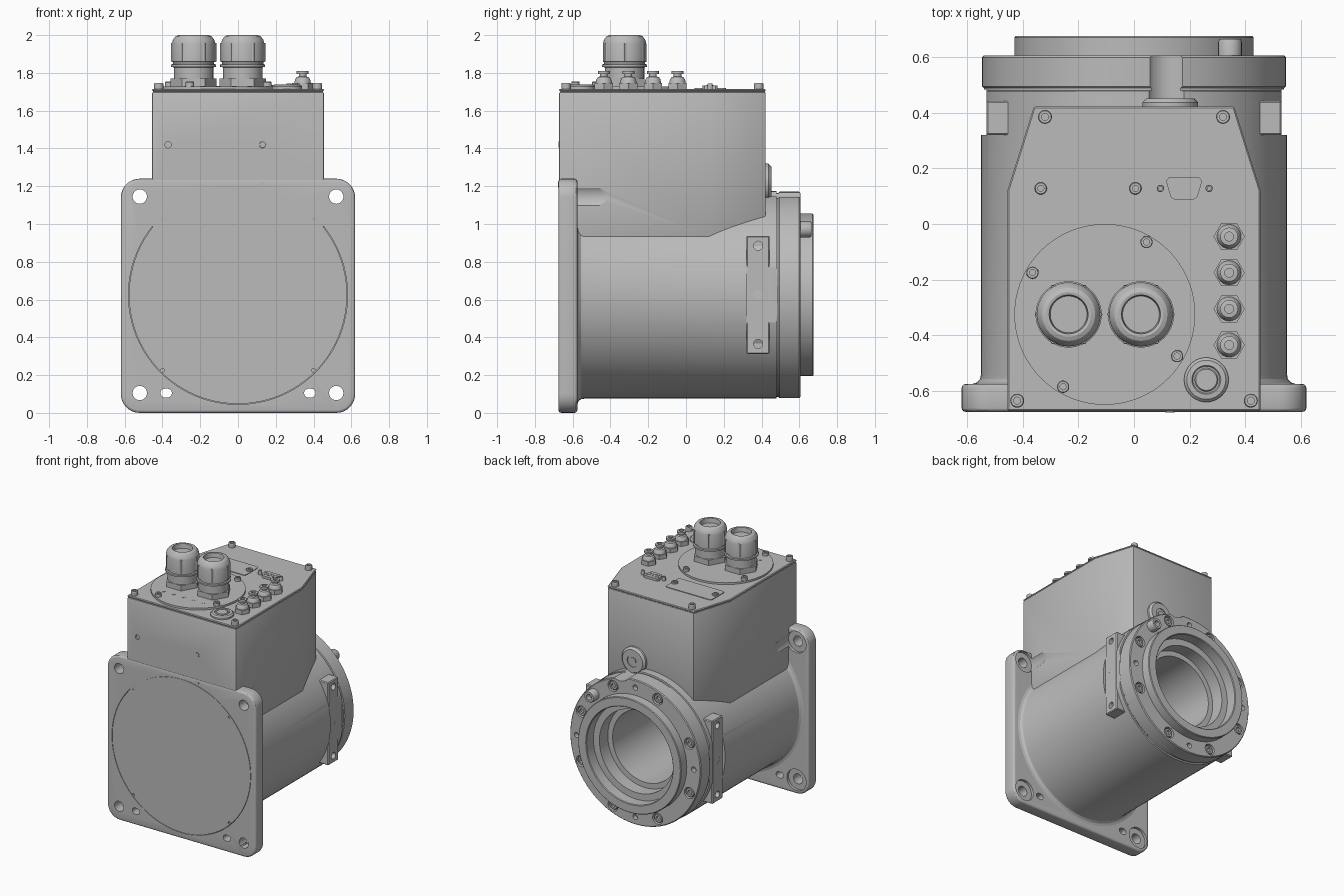
import bpy, bmesh, math
from mathutils import Matrix, Vector

cube = bpy.data.objects.get("Cube")
if cube:
    bpy.data.objects.remove(cube, do_unlink=True)

GREY = (0.5, 0.5, 0.5, 1)
metal = bpy.data.materials.new("machined grey")
metal.use_nodes = True
metal.diffuse_color = GREY
metal.node_tree.nodes["Principled BSDF"].inputs["Base Color"].default_value = GREY

TO_Y = Matrix.Rotation(-math.pi / 2, 4, 'X')   # local z becomes world y
AXIS_Z = 0.625                                 # height of the barrel axis
TOP = 1.715                                    # top of the lid


def finish(name, bm, matrix=Matrix()):
    bmesh.ops.remove_doubles(bm, verts=bm.verts, dist=1e-5)
    bmesh.ops.recalc_face_normals(bm, faces=bm.faces)
    bm.transform(matrix)
    mesh = bpy.data.meshes.new(name)
    bm.to_mesh(mesh)
    bm.free()
    mesh.materials.append(metal)
    obj = bpy.data.objects.new(name, mesh)
    bpy.context.collection.objects.link(obj)
    return obj


def smooth(obj):
    bpy.ops.object.select_all(action='DESELECT')
    obj.select_set(True)
    bpy.context.view_layer.objects.active = obj
    bpy.ops.object.shade_smooth_by_angle(angle=math.radians(30))
    return obj


def lathe(name, profile, loc, along_y=False, segs=32, closed=False):
    """Turn (radius, height) points round a vertical axis, or one along y."""
    bm = bmesh.new()
    rings = [[bm.verts.new((r * math.cos(a), r * math.sin(a), h)) for r, h in profile]
             for a in (2 * math.pi * i / segs for i in range(segs))]
    count = len(profile)
    for i in range(segs):
        a, b = rings[i], rings[(i + 1) % segs]
        for j in range(count if closed else count - 1):
            k = (j + 1) % count
            corners = [a[j], b[j], b[k], a[k]]
            if profile[j][0] == 0:
                corners.remove(b[j])
            if profile[k][0] == 0:
                corners.remove(b[k])
            bm.faces.new(corners)
    m = Matrix.Translation(loc) @ (TO_Y if along_y else Matrix())
    return smooth(finish(name, bm, m))


def rod(name, r, h, loc, along_y=False, segs=24):
    return lathe(name, [(0, 0), (r, 0), (r, h), (0, h)], loc, along_y, segs)


def prism(name, outline, z0, z1):
    bm = bmesh.new()
    face = bm.faces.new([bm.verts.new((x, y, z0)) for x, y in outline])
    new = bmesh.ops.extrude_face_region(bm, geom=[face])["geom"]
    bmesh.ops.translate(bm, vec=(0, 0, z1 - z0),
                        verts=[v for v in new if isinstance(v, bmesh.types.BMVert)])
    return finish(name, bm)


def box(name, low, high):
    return prism(name, [(low[0], low[1]), (high[0], low[1]),
                        (high[0], high[1]), (low[0], high[1])], low[2], high[2])


def rounded(cx, cy, w, h, r, n=8):
    pts = []
    for q, (sx, sy) in enumerate([(1, 1), (-1, 1), (-1, -1), (1, -1)]):
        for i in range(n + 1):
            a = math.pi / 2 * (q + i / n)
            pts.append((cx + sx * (w / 2 - r) + r * math.cos(a),
                        cy + sy * (h / 2 - r) + r * math.sin(a)))
    return pts


def apply(obj, mod):
    bpy.context.view_layer.objects.active = obj
    bpy.ops.object.modifier_apply(modifier=mod.name)


def cut(obj, *cutters):
    for c in cutters:
        mod = obj.modifiers.new("cut", 'BOOLEAN')
        mod.operation, mod.solver, mod.object = 'DIFFERENCE', 'EXACT', c
        apply(obj, mod)
        bpy.data.objects.remove(c, do_unlink=True)
    return smooth(obj)


def bevel(obj, width, segments=2):
    mod = obj.modifiers.new("bevel", 'BEVEL')
    mod.width, mod.segments, mod.angle_limit = width, segments, math.radians(40)
    mod.limit_method = 'ANGLE'
    apply(obj, mod)
    return obj


def screw(name, r, h, loc, along_y=False):
    lathe(name, [(0, 0), (r, 0), (r, h * .85), (r * .88, h), (r * .5, h),
                 (r * .5, h * .5), (0, h * .5)], loc, along_y, 20)


# Square mounting flange with corner holes, spot faces and slots
flange = prism("mounting_flange", rounded(0, 0, 1.24, 1.24, 0.1), 0, 0.1)
flange.data.transform(Matrix.Translation((0, -0.675, AXIS_Z - 0.005)) @ TO_Y)
bevel(flange, 0.015, 3)
cutters = [rod("cutter", 0.58, 0.03, (0, -0.69, AXIS_Z), True, 96)]
for sx in (-1, 1):
    for z in (0.105, 1.145):
        cutters.append(rod("cutter", 0.038, 0.3, (sx * 0.52, -0.8, z), True))
        cutters.append(rod("cutter", 0.08, 0.1, (sx * 0.52, -0.595, z), True, 32))
    slot = prism("cutter", rounded(0, 0, 0.06, 0.046, 0.022), 0, 0.3)
    slot.data.transform(Matrix.Translation((sx * 0.38, -0.8, 0.105)) @ TO_Y)
    cutters.append(slot)
cut(flange, *cutters)

# Round cover set flush in the flange
cover = rod("front_cover", 0.577, 0.02, (0, -0.675, AXIS_Z), True, 96)
cut(cover, *[rod("cutter", 0.01, 0.015, (sx * 0.4, -0.68, AXIS_Z + sz * 0.4), True, 12)
             for sx in (-1, 1) for sz in (-1, 1)])

# Barrel with blind bore, flattened where the side lugs sit
barrel = lathe("barrel", [(0, -0.65), (0.57, -0.65), (0.585, -0.576), (0.565, -0.57),
                          (0.553, -0.557), (0.55, -0.54), (0.55, 0.478), (0.54, 0.48),
                          (0.54, 0.49), (0.27, 0.49), (0.27, -0.6), (0, -0.6)],
               (0, 0, AXIS_Z), True, 96)
notch = lambda: rod("cutter", 0.09, 0.2, (0.13, 0.45, 1.22), True, 32)
cut(barrel, notch(), *[box("cutter", (min(s * .53, s * .7), 0.32, 0), (max(s * .53, s * .7), 0.484, 1.3))
                       for s in (-1, 1)])

# Side lugs with three holes each
for s, side in ((-1, "right"), (1, "left")):
    xs = sorted((s * 0.4, s * 0.531))
    lug = bevel(box(side + "_lug", (xs[0], 0.32, 0.312), (xs[1], 0.443, 0.937)), 0.006, 1)
    holes = []
    for z in (0.365, 0.625, 0.885):
        hole = rod("cutter", 0.024, 0.1, (0, 0, 0))
        hole.data.transform(Matrix.Translation((s * 0.535 - 0.05, 0.382, z))
                            @ Matrix.Rotation(math.pi / 2, 4, 'Y')
                            @ Matrix.Translation((0, 0, 0)))
        holes.append(hole)
    cut(lug, *holes)

# Rear ring and stepped hub, with counterbored screws
ring = lathe("rear_ring", [(0.31, 0.488), (0.54, 0.488), (0.546, 0.494), (0.546, 0.599),
                           (0.54, 0.605), (0.43, 0.605), (0.43, 0.67), (0.425, 0.675),
                           (0.365, 0.675), (0.36, 0.67), (0.36, 0.59), (0.31, 0.59)],
             (0, 0, AXIS_Z), True, 96, closed=True)
cutters = [notch()]
for i in range(8):
    a = math.radians(22.5 + 45 * i)
    spot = (0.488 * math.cos(a), 0.57, AXIS_Z + 0.488 * math.sin(a))
    cutters.append(rod("cutter", 0.042, 0.1, spot, True))
    screw("ring_screw", 0.034, 0.03, spot, True)
    if i % 2:
        b = a + math.radians(22.5)
        cutters.append(rod("cutter", 0.02, 0.1, (0.488 * math.cos(b), 0.57, AXIS_Z + 0.488 * math.sin(b)), True))
cut(ring, *cutters)
screw("locating_pin", 0.043, 0.075, (0.345, 0.59, 0.972), True)

# Terminal box with tapered rear corners and a separate lid
half = [(0.455, -0.672), (0.455, 0.12), (0.36, 0.422)]
outline = half + [(-x, y) for x, y in reversed(half)]
housing = bevel(prism("terminal_box", outline, 0.925, 1.699), 0.008)
cutters = [lathe("cutter", [(0, -0.7), (0.08, -0.7), (0.08, -0.46), (0.065, -0.41), (0, -0.41)],
                 (s * 0.52, 0, 1.145), True) for s in (-1, 1)]
cutters += [rod("cutter", 0.017, 0.03, (x, -0.69, z), True) for x, z in ((-0.37, 1.42), (0.13, 1.42))]
cut(housing, *cutters)
smooth(bevel(prism("box_lid", outline, 1.702, TOP), 0.005, 1))
prism("lid_gasket", [(x * 0.99, y * 0.99) for x, y in outline], 1.69, 1.705)
rod("upper_front_plug", 0.016, 0.02, (0.13, -0.676, 1.42), True)
rod("lower_front_plug", 0.016, 0.02, (0.13, -0.677, 1.21), True)

# Round plug on the back of the box
lathe("rear_plug", [(0, 0.4), (0.1, 0.4), (0.1, 0.437), (0.085, 0.452), (0.045, 0.452),
                    (0.045, 0.445), (0.025, 0.445), (0.025, 0.452), (0, 0.452)],
      (0.13, 0, 1.22), True, 40)

# Lid screws
for s in (-1, 1):
    for x, y in ((0.42, -0.635), (0.32, 0.385)):
        screw("lid_screw", 0.025, 0.032, (s * x, y, TOP))

# Round gland plate with screws and indicator dots
rod("gland_plate", 0.325, 0.014, (-0.105, -0.325, TOP), segs=72)
PLATE = TOP + 0.014
for x, y in ((0.045, -0.065), (-0.365, -0.175), (0.155, -0.475), (-0.255, -0.585)):
    screw("plate_screw", 0.022, 0.025, (x, y, PLATE))
for i in range(5):
    rod("indicator_dot", 0.012, 0.002, (-0.27 + i * 0.083, -0.5, PLATE), segs=16)

# Cable glands
for x in (-0.235, 0.025):
    spot = (x, -0.325, PLATE)
    rod("gland_foot", 0.122, 0.04, spot, segs=6)
    lathe("cable_gland", [(0, 0), (0.104, 0), (0.104, 0.1), (0.119, 0.103), (0.119, 0.115),
                          (0.109, 0.118), (0.109, 0.128), (0.115, 0.13), (0.115, 0.225),
                          (0.109, 0.247), (0.095, 0.265), (0.08, 0.271), (0.07, 0.269),
                          (0.066, 0.235), (0, 0.235)], spot, segs=48)
    rod("gland_nut", 0.12, 0.1, (x, -0.325, PLATE + 0.13), segs=6)

# Rectangular cover with its screws
prism("blank_cover", rounded(-0.165, 0.128, 0.385, 0.165, 0.02), TOP, TOP + 0.005)
for x in (-0.335, 0.005):
    screw("cover_screw", 0.022, 0.018, (x, 0.128, TOP))

# Nine-pin socket with fixing studs
shell = [(0.115, 0.155), (0.125, 0.167), (0.235, 0.167), (0.245, 0.155),
         (0.228, 0.097), (0.215, 0.088), (0.145, 0.088), (0.132, 0.097)]
prism("socket_shell", shell, TOP, TOP + 0.018)
for i in range(9):
    row, col = divmod(i, 5)
    rod("socket_pin", 0.007, 0.004, (0.136 + col * 0.022 + row * 0.011, 0.14 - row * 0.025, TOP + 0.017), segs=10)
for x in (0.095, 0.27):
    screw("socket_stud", 0.013, 0.03, (x, 0.128, TOP))

# Row of hose fittings
for i in range(4):
    spot = (0.342, -0.045 - 0.13 * i, TOP)
    rod("fitting_hex", 0.056, 0.032, spot, segs=6)
    lathe("hose_fitting", [(0, 0), (0.044, 0.03), (0.04, 0.05), (0.032, 0.062), (0.02, 0.066),
                           (0.02, 0.078), (0.032, 0.08), (0.032, 0.094), (0.016, 0.096),
                           (0.016, 0.085), (0, 0.085)], spot, segs=24)

# Vent plug near the front corner
lathe("vent_plug", [(0, 0), (0.08, 0), (0.08, 0.012), (0.07, 0.022), (0.052, 0.024), (0.048, 0.018),
                    (0.042, 0.018), (0.038, 0.024), (0, 0.024)], (0.26, -0.56, TOP), segs=40)
